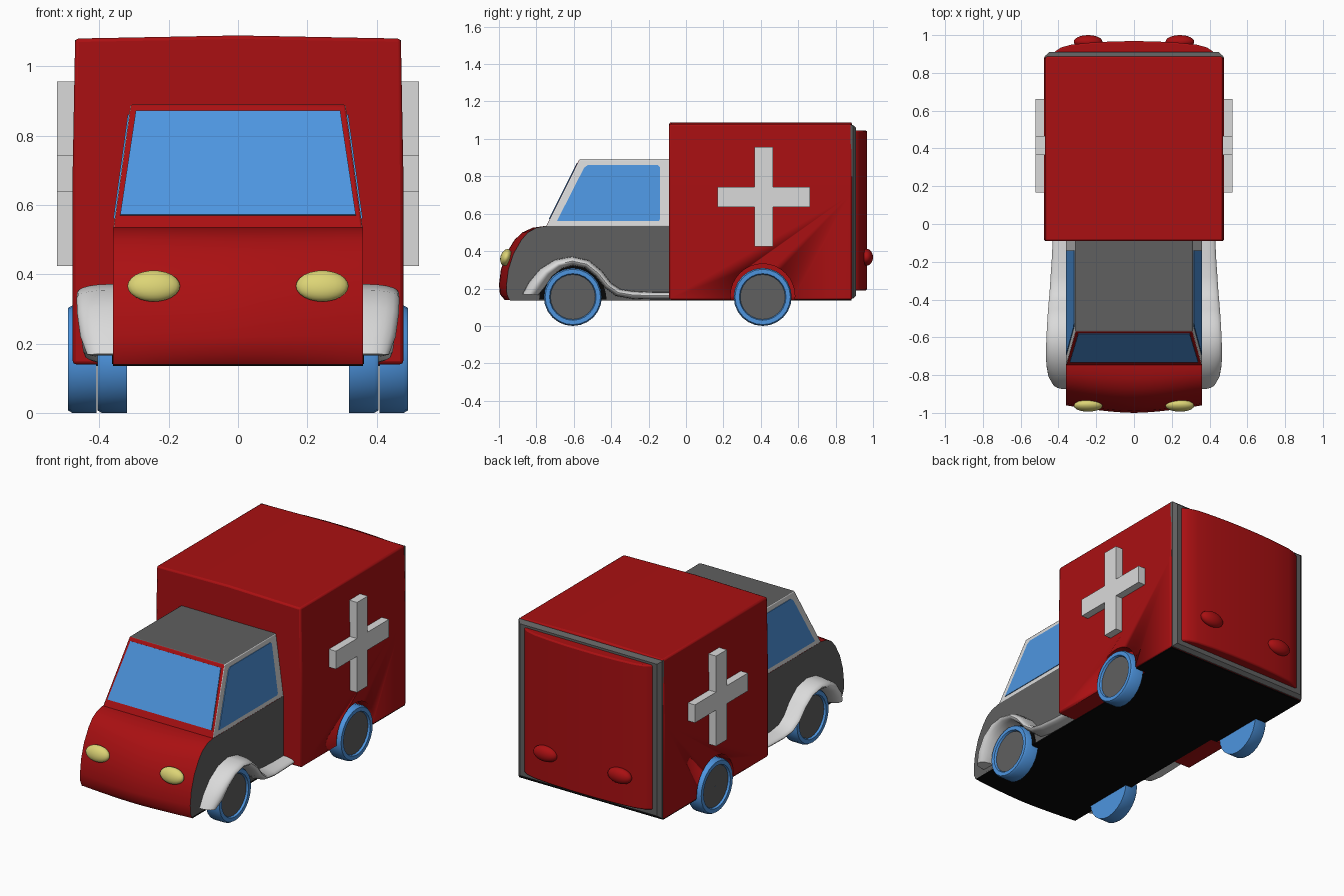
import bpy, bmesh, math
from mathutils import Vector

if "Cube" in bpy.data.objects:
    bpy.data.objects.remove(bpy.data.objects["Cube"])


def material(name, r, g, b):
    m = bpy.data.materials.new(name)
    m.diffuse_color = (r, g, b, 1)
    m.use_nodes = True
    m.node_tree.nodes["Principled BSDF"].inputs["Base Color"].default_value = m.diffuse_color
    return m


RED = material("red paint", 0.40, 0.005, 0.006)
GREY = material("dark grey", 0.115, 0.115, 0.115)
WHITE = material("off white", 0.70, 0.70, 0.70)
BLUE = material("blue", 0.075, 0.30, 0.74)
YELLOW = material("lamp yellow", 0.72, 0.66, 0.18)
BLACK = material("black", 0.002, 0.002, 0.002)


def build(name, verts, faces, mats, rule=None, mirror=False, bevel=0, angle=35):
    bm = bmesh.new()
    vs = [bm.verts.new(v) for v in verts]
    for f in faces:
        bm.faces.new([vs[i] for i in f])
    bmesh.ops.remove_doubles(bm, verts=bm.verts, dist=1e-5)
    bmesh.ops.recalc_face_normals(bm, faces=bm.faces)
    for f in bm.faces:
        if rule:
            f.material_index = rule(f)
    me = bpy.data.meshes.new(name)
    bm.to_mesh(me)
    bm.free()
    for m in mats:
        me.materials.append(m)
    me.shade_smooth()
    me.set_sharp_from_angle(angle=math.radians(angle))
    ob = bpy.data.objects.new(name, me)
    bpy.context.collection.objects.link(ob)
    if bevel:
        b = ob.modifiers.new("bevel", 'BEVEL')
        b.width, b.segments, b.limit_method = bevel, 2, 'ANGLE'
    if mirror:
        ob.modifiers.new("mirror", 'MIRROR')
    return ob


def loft(rings, closed=False):
    """Faces joining equal closed rings; ends are capped unless closed."""
    n, m = len(rings[0]), len(rings)
    verts = [p for r in rings for p in r]
    faces = []
    for i in range(m if closed else m - 1):
        a, b = i * n, (i + 1) % m * n
        faces += [(a + j, a + (j + 1) % n, b + (j + 1) % n, b + j) for j in range(n)]
    if not closed:
        faces += [tuple(range(n)), tuple(range((m - 1) * n, m * n))]
    return verts, faces


def prism(name, pts, axis, a, b, mat, **kw):
    def at(p, t):
        return {'x': (t, p[0], p[1]), 'y': (p[0], t, p[1]), 'z': (p[0], p[1], t)}[axis]
    return build(name, *loft([[at(p, t) for p in pts] for t in (a, b)]), [mat], **kw)


def rect(x0, x1, y0, y1):
    return [(x0, y0), (x1, y0), (x1, y1), (x0, y1)]


def disc(cy, cz, r, n=32, end=2 * math.pi):
    k = n if end > 6 else n - 1
    return [(cy + r * math.cos(end * i / k), cz + r * math.sin(end * i / k)) for i in range(n)]


def plate(name, pts, mat, mirror=False):
    p = [Vector(q) for q in pts]
    n = (p[1] - p[0]).cross(p[2] - p[0]).normalized() * 0.004
    return build(name, *loft([[q - n for q in p], [q + n for q in p]]), [mat], mirror=mirror)


def ellipsoid(name, loc, size, tilt, mat):
    bpy.ops.mesh.primitive_uv_sphere_add(segments=24, ring_count=12)
    ob = bpy.context.object
    ob.name = name
    ob.location, ob.scale, ob.rotation_euler = loc, size, (tilt, 0, 0)
    bpy.ops.object.transform_apply(location=True, rotation=True, scale=True)
    ob.data.shade_smooth()
    ob.data.materials.append(mat)
    ob.modifiers.new("mirror", 'MIRROR')


# rear cargo box with wheel recesses
box = prism("cargo_box", [(-0.477, 0.14), (0.477, 0.14), (0.477, 0.7), (0.47, 1.08), (0, 1.089),
                          (-0.47, 1.08), (-0.477, 0.7)], 'y', -0.09, 0.888, RED, bevel=0.01)
for s in (-1, 1):
    cut = prism("arch_cutter", disc(0.41, 0.16, 0.172), 'x', s * 0.405, s * 0.6, RED)
    cut.hide_render = True
    cut.hide_viewport = True
    mod = box.modifiers.new("arch", 'BOOLEAN')
    mod.operation, mod.object, mod.solver = 'DIFFERENCE', cut, 'EXACT'

# grey rear frame, tapering slightly backwards
build("rear_frame", *loft([[(x, y, z) for x, z in rect(-h, h, 0.61 - v, 0.61 + v)]
                           for y, h, v in ((0.88, 0.471, 0.466), (0.893, 0.468, 0.464),
                                           (0.91, 0.448, 0.448))]), [GREY], angle=20)
# bulged rear door
half = [(0.425, 0.9), (0.415, 0.915), (0.385, 0.935), (0.33, 0.95), (0.22, 0.961), (0.1, 0.967)]
prism("rear_door", half + [(0, 0.968)] + [(-x, y) for x, y in half[::-1]], 'z', 0.19, 1.045, RED,
      bevel=0.008)

# side crosses
cy, cz = 0.415, 0.69
a, b, c, d = 0.05, 0.247, 0.053, 0.266
prism("side_cross", [(cy + y, cz + z) for y, z in (
    (-a, -d), (a, -d), (a, -c), (b, -c), (b, c), (a, c), (a, d), (-a, d), (-a, c), (-b, c),
    (-b, -c), (-a, -c))], 'x', 0.465, 0.522, WHITE, mirror=True)

# lower cab: side profile (y, z, nose bulge at the centre line)
profile = [(-0.05, 0.14, 0), (-0.945, 0.14, 0.025), (-0.958, 0.17, 0.037), (-0.96, 0.22, 0.04),
           (-0.95, 0.30, 0.04), (-0.923, 0.385, 0.04), (-0.88, 0.46, 0.037), (-0.845, 0.50, 0.03),
           (-0.80, 0.525, 0.02), (-0.75, 0.535, 0.0), (-0.05, 0.535, 0)]
columns = []
for i in range(13):
    x = -0.36 + 0.06 * i
    k = 1 - (abs(x) / 0.36) ** 1.6
    columns.append([(x, y - bulge * k, z) for y, z, bulge in profile])


def body_rule(f):
    return 1 if abs(f.normal.x) > 0.9 else 2 if f.normal.z < -0.9 else 0


build("cab_body", *loft(columns), [RED, GREY, BLACK], rule=body_rule)


# upper cab: red front, white sides, grey roof
def house_rule(f):
    return 1 if abs(f.normal.x) > 0.8 else 2 if f.normal.z > 0.8 else 0


def wall_x(z):
    return 0.36 - 0.05 * (z - 0.53) / 0.36


def screen_y(z):
    return -0.75 + 0.18 * (z - 0.53) / 0.36


build("cab_top", *loft([[(x, y, z) for x, y in rect(-wall_x(z), wall_x(z), screen_y(z), -0.05)]
                        for z in (0.53, 0.89)]), [RED, WHITE, GREY], rule=house_rule, bevel=0.006)
plate("windscreen", [(-0.34, screen_y(0.57), 0.57), (0.34, screen_y(0.57), 0.57),
                     (0.295, screen_y(0.87), 0.87), (-0.295, screen_y(0.87), 0.87)], BLUE)
plate("side_window", [(wall_x(z), y, z) for y, z in (
    (-0.69, 0.56), (-0.145, 0.56), (-0.14, 0.57), (-0.14, 0.85), (-0.15, 0.86), (-0.525, 0.86),
    (-0.545, 0.845))], BLUE, mirror=True)

# black floor panels
for hw, y0, y1 in ((0.36, -0.94, 0.24), (0.40, 0.24, 0.58), (0.47, 0.58, 0.885)):
    prism("floor_panel", rect(-hw, hw, y0, y1), 'z', 0.136, 0.145, BLACK)

# dark front arch behind the wheel
prism("front_arch", disc(-0.605, 0.141, 0.18, 20, math.pi), 'x', 0.35, 0.364, BLACK, mirror=True)

# sweeping fender: upper edge (y, z), lower edge (y, z), outer x
stations = [(-0.875, 0.17, -0.79, 0.165, 0.435), (-0.84, 0.235, -0.755, 0.205, 0.455),
            (-0.78, 0.305, -0.715, 0.265, 0.464), (-0.70, 0.355, -0.665, 0.305, 0.466),
            (-0.61, 0.372, -0.605, 0.322, 0.464), (-0.52, 0.352, -0.54, 0.308, 0.46),
            (-0.45, 0.295, -0.485, 0.265, 0.456), (-0.40, 0.23, -0.435, 0.205, 0.452),
            (-0.35, 0.197, -0.375, 0.16, 0.447), (-0.28, 0.186, -0.29, 0.145, 0.442),
            (-0.18, 0.182, -0.18, 0.142, 0.435), (-0.08, 0.182, -0.08, 0.142, 0.43)]
rings = []
for uy, uz, ly, lz, xo in stations:
    ring = []
    for i in range(11):
        t = math.pi * i / 10
        k = (1 + math.cos(t)) / 2
        ring.append((0.345 + (xo - 0.345) * max(0, math.sin(t)) ** 0.7,
                     ly + (uy - ly) * k, lz + (uz - lz) * k))
    rings.append(ring)
build("front_fender", *loft(rings), [WHITE], mirror=True, angle=50)

# wheels: lathed tyre with recessed grey hub
for name, y, x0, x1 in (("front_wheel", -0.605, 0.32, 0.405), ("rear_wheel", 0.41, 0.408, 0.49)):
    shape = [(0.001, x0), (0.155, x0), (0.155, x1 - 0.012), (0.148, x1), (0.125, x1),
             (0.12, x1 - 0.012), (0.001, x1 - 0.012)]
    turn = [2 * math.pi * i / 24 for i in range(24)]
    rings = [[(x, y + r * math.cos(t), 0.155 + r * math.sin(t)) for r, x in shape] for t in turn]

    def hub_rule(f, y=y, x1=x1):
        p = f.calc_center_median()
        return int(f.normal.x > 0.9 and math.hypot(p.y - y, p.z - 0.155) < 0.115)
    build(name, *loft(rings, closed=True), [BLUE, GREY], rule=hub_rule, mirror=True)

# lamps
ellipsoid("headlight", (0.243, -0.962, 0.366), (0.076, 0.03, 0.046), -0.3, YELLOW)
ellipsoid("tail_light", (0.243, 0.965, 0.367), (0.076, 0.035, 0.045), 0, RED)
